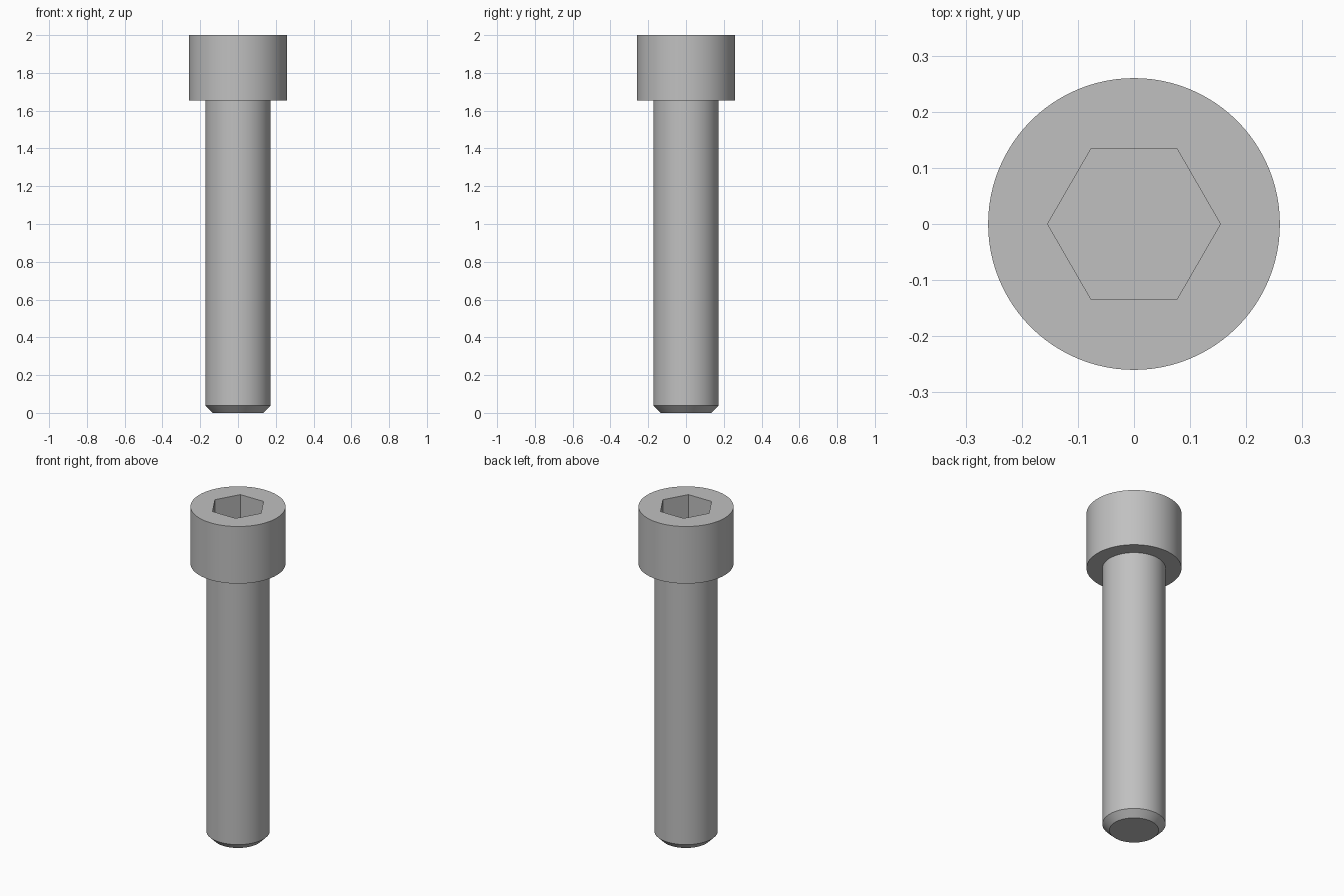
import bpy
import bmesh
import math
from mathutils import Matrix, Vector

cube = bpy.data.objects.get("Cube")
if cube:
    bpy.data.objects.remove(cube, do_unlink=True)

SEGMENTS = 96
HEAD_RADIUS, HEAD_BOTTOM, TOP = 0.26, 1.655, 2.0
SHANK_RADIUS, CHAMFER = 0.173, 0.038
SOCKET_RADIUS, SOCKET_DEPTH = 0.154, 0.173

steel = bpy.data.materials.new("grey steel")
steel.use_nodes = True
grey = (0.53, 0.53, 0.53, 1)
steel.diffuse_color = grey
steel.node_tree.nodes["Principled BSDF"].inputs["Base Color"].default_value = grey


def make_object(name, bm):
    mesh = bpy.data.meshes.new(name)
    bmesh.ops.recalc_face_normals(bm, faces=bm.faces)
    bm.to_mesh(mesh)
    bm.free()
    mesh.materials.append(steel)
    obj = bpy.data.objects.new(name, mesh)
    bpy.context.collection.objects.link(obj)
    return obj


def prism(name, radius, z0, z1, sides):
    bm = bmesh.new()
    bmesh.ops.create_cone(bm, cap_ends=True, segments=sides, radius1=radius,
                          radius2=radius, depth=z1 - z0,
                          matrix=Matrix.Translation((0, 0, (z0 + z1) / 2)))
    return make_object(name, bm)


def lathe(name, profile):
    bm = bmesh.new()
    verts = [bm.verts.new((r, 0, z)) for r, z in profile]
    edges = [bm.edges.new(pair) for pair in zip(verts, verts[1:])]
    bmesh.ops.spin(bm, geom=verts + edges, cent=Vector(), axis=(0, 0, 1),
                   angle=math.tau, steps=SEGMENTS)
    bmesh.ops.remove_doubles(bm, verts=bm.verts, dist=0.0001)
    return make_object(name, bm)


def activate(obj):
    bpy.ops.object.select_all(action='DESELECT')
    obj.select_set(True)
    bpy.context.view_layer.objects.active = obj


# Shank with chamfered tip, open where it meets the head
shank = lathe("shank", [(0, 0), (SHANK_RADIUS - CHAMFER, 0),
                        (SHANK_RADIUS, CHAMFER), (SHANK_RADIUS, HEAD_BOTTOM)])

# Cylindrical head
head = prism("head", HEAD_RADIUS, HEAD_BOTTOM, TOP, SEGMENTS)

# Hexagonal socket with corners along x
cutter = prism("socket_cutter", SOCKET_RADIUS, TOP - SOCKET_DEPTH, TOP + 0.1, 6)
cutter.data.transform(Matrix.Rotation(math.pi / 2, 4, 'Z'))
cutter.hide_render = True
cut = head.modifiers.new("socket", 'BOOLEAN')
cut.operation = 'DIFFERENCE'
cut.solver = 'EXACT'
cut.object = cutter
activate(head)
bpy.ops.object.modifier_apply(modifier=cut.name)
bpy.data.objects.remove(cutter, do_unlink=True)

# Smooth round sides, crisp rims and socket
for part in (head, shank):
    activate(part)
    bpy.ops.object.shade_smooth_by_angle(angle=math.radians(30))
